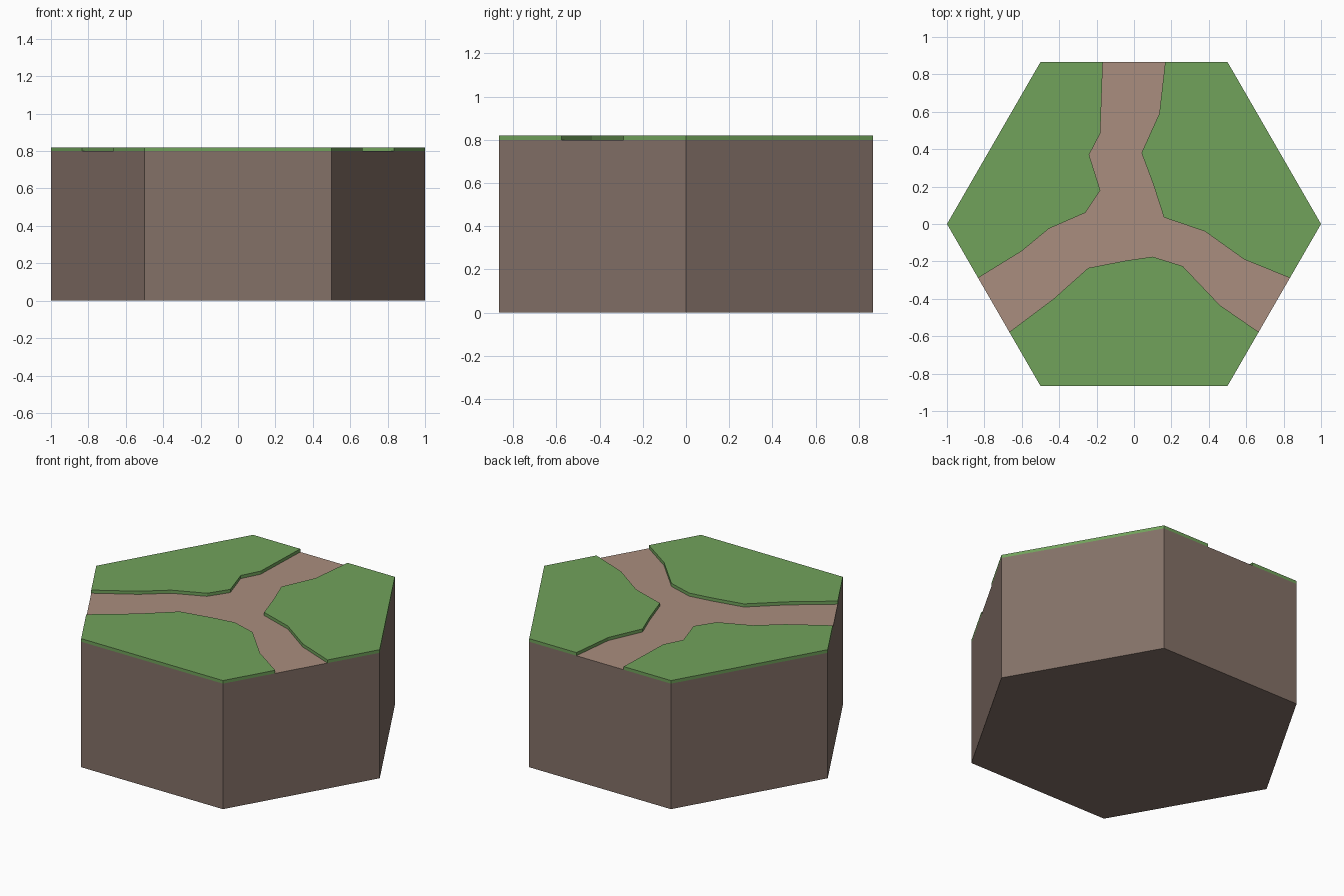
import bpy, bmesh
from math import sqrt

if "Cube" in bpy.data.objects:
    bpy.data.objects.remove(bpy.data.objects["Cube"])

H = sqrt(3) / 2          # half depth of the hexagon
BASE_TOP, GRASS_TOP = 0.8, 0.82


def material(name, color):
    m = bpy.data.materials.new(name)
    m.diffuse_color = (*color, 1)
    m.use_nodes = True
    m.node_tree.nodes["Principled BSDF"].inputs["Base Color"].default_value = m.diffuse_color
    return m


def prism(name, outline, z0, z1, side_mat, top_mat=None, bottom=True):
    """Extrude a counter-clockwise outline from z0 to z1."""
    bm = bmesh.new()
    low = [bm.verts.new((x, y, z0)) for x, y in outline]
    high = [bm.verts.new((x, y, z1)) for x, y in outline]
    n = len(outline)
    for i in range(n):
        j = (i + 1) % n
        bm.faces.new((low[i], low[j], high[j], high[i]))
    if bottom:
        bm.faces.new(low[::-1])
    top = bm.faces.new(high)
    if top_mat:
        top.material_index = 1
    mesh = bpy.data.meshes.new(name)
    bm.to_mesh(mesh)
    bm.free()
    mesh.materials.append(side_mat)
    if top_mat:
        mesh.materials.append(top_mat)
    ob = bpy.data.objects.new(name, mesh)
    bpy.context.collection.objects.link(ob)
    return ob


dirt = material("dirt", (0.23, 0.165, 0.137))
path = material("path", (0.40, 0.27, 0.21))
grass = material("grass", (0.165, 0.36, 0.105))

# Hexagonal earth block, its top is the path surface
hexagon = [(1, 0), (0.5, H), (-0.5, H), (-1, 0), (-0.5, -H), (0.5, -H)]
prism("earth_block", hexagon, 0, BASE_TOP, dirt, path)

# Raised grass patches: hexagon corners, then the ragged path bank
patches = {
    "grass_left": [(-1/6, H), (-0.5, H), (-1, 0), (-5/6, -H/3),
                   (-0.60, -0.145), (-0.455, -0.025), (-0.26, 0.06),
                   (-0.18, 0.18), (-0.24, 0.37), (-0.18, 0.485)],
    "grass_right": [(5/6, -H/3), (1, 0), (0.5, H), (1/6, H),
                    (0.135, 0.59), (0.04, 0.38), (0.10, 0.22),
                    (0.16, 0.035), (0.38, -0.04), (0.59, -0.19)],
    "grass_front": [(-2/3, -2*H/3), (-0.5, -H), (0.5, -H), (2/3, -2*H/3),
                    (0.46, -0.435), (0.26, -0.225), (0.10, -0.175),
                    (-0.04, -0.195), (-0.245, -0.235), (-0.43, -0.40)],
}
for name, outline in patches.items():
    prism(name, outline, BASE_TOP, GRASS_TOP, grass, bottom=False)
